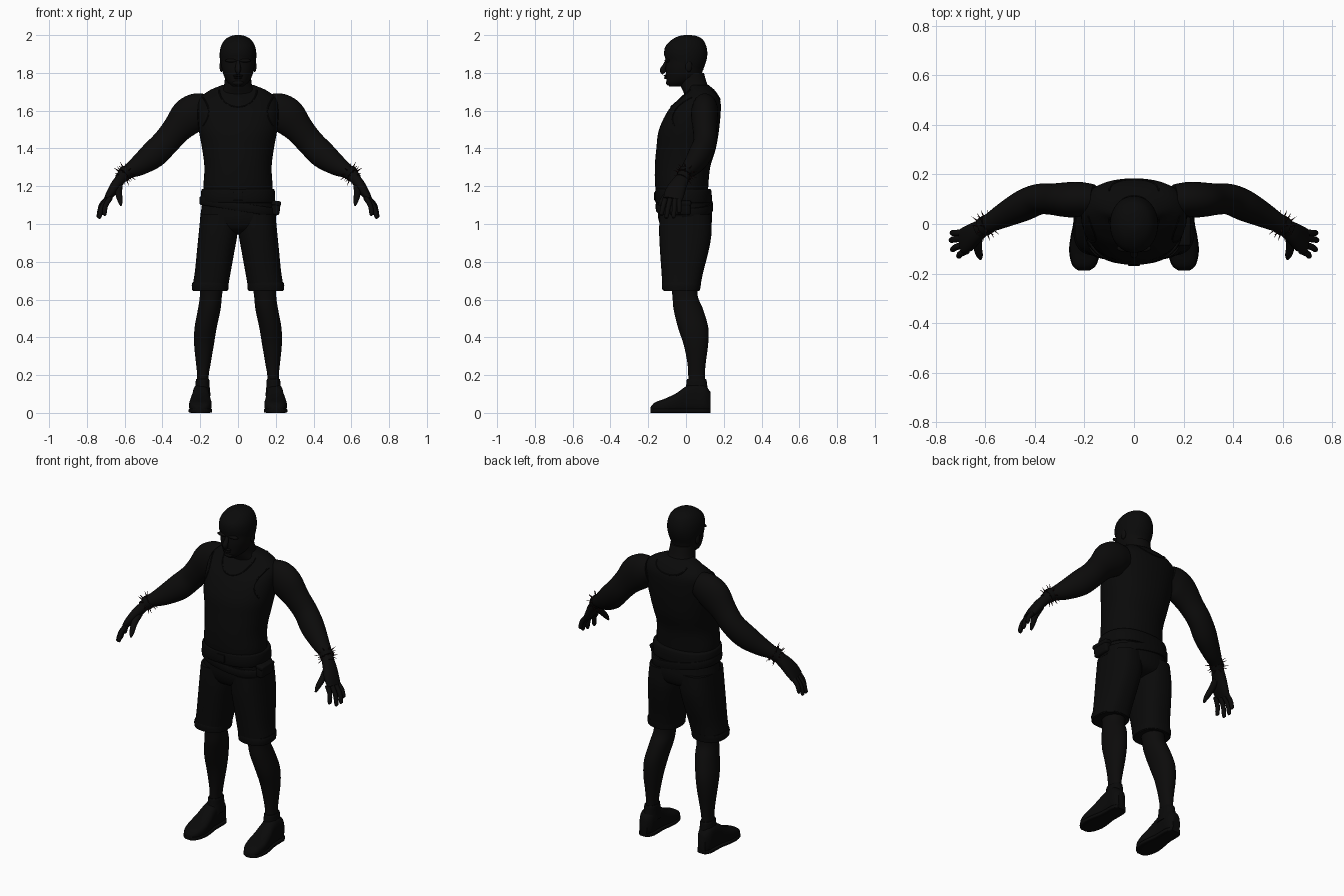
import bpy, bmesh, math
from mathutils import Vector, Matrix
from mathutils.bvhtree import BVHTree

if "Cube" in bpy.data.objects:
    bpy.data.objects.remove(bpy.data.objects["Cube"])


def material(name, col):
    m = bpy.data.materials.new(name)
    m.diffuse_color = (*col, 1)
    m.use_nodes = True
    m.node_tree.nodes["Principled BSDF"].inputs["Base Color"].default_value = m.diffuse_color
    return m


SKIN = material("dark skin", (0.0035, 0.0033, 0.0032))
CLOTH = material("black cloth", (0.003, 0.003, 0.003))
LEATHER = material("black leather", (0.0028, 0.0028, 0.0028))
SPIKE = material("dark red metal", (0.02, 0.006, 0.006))


def finish(name, bm, mat, mirror=False, angle=50):
    bmesh.ops.recalc_face_normals(bm, faces=bm.faces)
    me = bpy.data.meshes.new(name)
    bm.to_mesh(me)
    bm.free()
    ob = bpy.data.objects.new(name, me)
    bpy.context.collection.objects.link(ob)
    me.materials.append(mat)
    if mirror:
        ob.modifiers.new("mirror", 'MIRROR').use_mirror_merge = False
    bpy.ops.object.select_all(action='DESELECT')
    ob.select_set(True)
    bpy.context.view_layer.objects.active = ob
    bpy.ops.object.shade_smooth_by_angle(angle=math.radians(angle))
    return ob


def spline(keys, steps):
    """Catmull-Rom pass through rows of numbers."""
    rows = [Vector(k) for k in keys]
    out = []
    for i in range(len(rows) - 1):
        p0, p1, p2 = rows[max(i - 1, 0)], rows[i], rows[i + 1]
        p3 = rows[min(i + 2, len(rows) - 1)]
        for j in range(steps):
            t = j / steps
            out.append(0.5 * (2 * p1 + (p2 - p0) * t + (2 * p0 - 5 * p1 + 4 * p2 - p3) * t * t
                              + (3 * p1 - p0 - 3 * p2 + p3) * t ** 3))
    return out + [rows[-1]]


def skin_rings(rings, n=28, power=2.0):
    """Join (centre, half axis, half axis) rings into a closed body."""
    bm = bmesh.new()
    loops = []
    for c, u, v in rings:
        loop = []
        for k in range(n):
            a = 2 * math.pi * k / n
            ca, sa = math.cos(a), math.sin(a)
            e = 2 / power
            loop.append(bm.verts.new(c + u * math.copysign(abs(ca) ** e, ca)
                                     + v * math.copysign(abs(sa) ** e, sa)))
        loops.append(loop)
    for a, b in zip(loops, loops[1:]):
        for k in range(n):
            bm.faces.new((a[k], a[(k + 1) % n], b[(k + 1) % n], b[k]))
    bm.faces.new(loops[0])
    bm.faces.new(loops[-1])
    return bm


def stack(keys, steps=4, power=2.2, tilt=0.0):
    """Horizontal rings: x0, x1, y0, y1, z."""
    rings = []
    for x0, x1, y0, y1, z in spline(keys, steps):
        rings.append((Vector(((x0 + x1) / 2, (y0 + y1) / 2, z)),
                      Vector(((x1 - x0) / 2, 0, tilt * (x1 - x0) / 2)), Vector((0, (y1 - y0) / 2, 0))))
    return skin_rings(rings, 36, power)


def sym(keys):
    return [(-r, r, y0, y1, z) for r, y0, y1, z in keys]


def tube(keys, steps=3, n=16, power=2.0):
    """Rings along a path: x, y, z, thickness, width (mostly along y)."""
    rows = spline(keys, steps)
    rings = []
    for i, r in enumerate(rows):
        t = (Vector(rows[min(i + 1, len(rows) - 1)][:3]) - Vector(rows[max(i - 1, 0)][:3])).normalized()
        u = t.cross(Vector((0, 1, 0.01))).normalized()
        rings.append((Vector(r[:3]), u * r[3], t.cross(u) * r[4]))
    return skin_rings(rings, n, power)


# Tank top
torso = stack(sym([(.178, -.15, .115, 1.14), (.183, -.163, .118, 1.2), (.178, -.165, .128, 1.3),
                   (.19, -.157, .158, 1.4), (.208, -.143, .175, 1.5), (.215, -.095, .184, 1.6),
                   (.205, -.04, .18, 1.66), (.155, .005, .155, 1.705), (.085, .01, .12, 1.735)]), 5)
tree = BVHTree.FromBMesh(torso)
finish("tank_top", torso, CLOTH)


def seam(name, pts, mirror=False):
    """Thin piping laid on the tank top; each point is x, z, side of the body."""
    path = []
    for x, z, side in pts:
        hit = tree.ray_cast(Vector((x, side, z)), Vector((0, -side, 0)))[0]
        if hit:
            path.append((*hit, .004, .004))
    if len(path) > 2:
        finish(name, tube(path, 1, 6), CLOTH, mirror)


ARC = [math.pi * i / 16 for i in range(17)]
for side, depth in ((-1, .09), (1, .05)):
    seam("neckline", [(.1 * math.cos(a), 1.71 - depth * math.sin(a), side) for a in ARC])
    seam("armhole", [(.185 - .03 * math.sin(a), 1.67 - .15 * a / math.pi, side) for a in ARC], True)

# Neck and head
finish("neck", stack(sym([(.11, .0, .165, 1.65), (.1, -.01, .15, 1.69), (.074, -.03, .115, 1.735),
                          (.068, -.045, .095, 1.8)])), SKIN)
HEAD = sym([(.028, -.088, -.03, 1.728), (.054, -.102, .04, 1.75), (.073, -.105, .078, 1.78),
            (.085, -.108, .09, 1.82), (.091, -.107, .104, 1.86), (.093, -.113, .11, 1.9),
            (.086, -.105, .104, 1.94), (.064, -.07, .085, 1.975), (.03, -.03, .05, 1.994),
            (.004, .0, .015, 1.998)])
finish("head", stack(HEAD, 4, 2.1), SKIN)
cap = stack([(a - .004, b + .004, c - .003, d + .003, z + .002) for a, b, c, d, z in HEAD], 4, 2.1)
bmesh.ops.bisect_plane(cap, geom=cap.verts[:] + cap.edges[:] + cap.faces[:], plane_co=(0, -.11, 1.885),
                       plane_no=(0, .36, 1), clear_inner=True)
finish("cap", cap, CLOTH)


def blob(name, loc, size, mat, mirror=False):
    bm = bmesh.new()
    bmesh.ops.create_uvsphere(bm, u_segments=16, v_segments=10, radius=1,
                              matrix=Matrix.Translation(loc) @ Matrix.Diagonal((*size, 1)))
    finish(name, bm, mat, mirror)


finish("nose", tube([(0, -.102, 1.862, .008, .009), (0, -.115, 1.835, .014, .011),
                     (0, -.122, 1.815, .015, .017), (0, -.113, 1.8, .01, .016)]), SKIN)
blob("brow", (.035, -.098, 1.865), (.034, .015, .01), SKIN, True)
blob("upper_lip", (0, -.106, 1.785), (.026, .012, .006), SKIN)
blob("lower_lip", (0, -.104, 1.773), (.022, .012, .006), SKIN)
blob("chin", (0, -.09, 1.748), (.03, .017, .015), SKIN)
blob("ear", (.088, .015, 1.835), (.01, .018, .03), SKIN, True)

# Arms
finish("arm", tube([(.16, .1, 1.615, .075, .06), (.215, .1, 1.6, .094, .07), (.265, .098, 1.565, .098, .071),
                    (.325, .1, 1.5, .078, .064), (.385, .1, 1.43, .072, .062), (.45, .073, 1.365, .072, .062),
                    (.525, .035, 1.31, .055, .05), (.59, 0, 1.272, .035, .037),
                    (.625, -.022, 1.24, .03, .035)], 4, 24), SKIN, True)
# Hands
finish("palm", tube([(.605, -.01, 1.255, .028, .032), (.64, -.035, 1.215, .028, .043),
                     (.672, -.06, 1.165, .024, .053), (.695, -.07, 1.13, .016, .05)], 3, 20, 2.4), SKIN, True)
for base, tip in (((.675, -.108, 1.14), (.71, -.132, 1.045)), ((.687, -.083, 1.135), (.737, -.105, 1.03)),
                  ((.694, -.058, 1.133), (.742, -.066, 1.032)), ((.692, -.036, 1.135), (.738, -.036, 1.055))):
    a, b = Vector(base), Vector(tip)
    mid = a.lerp(b, .5) + Vector((.008, 0, .006))
    finish("finger", tube([(*a, .014, .014), (*mid, .013, .013), (*a.lerp(b, .92), .011, .011),
                           (*b, .004, .004)], 3, 10), SKIN, True)
finish("thumb", tube([(.63, -.045, 1.205, .02, .022), (.632, -.09, 1.165, .018, .018),
                      (.624, -.125, 1.125, .014, .014), (.62, -.142, 1.098, .005, .005)], 3, 12), SKIN, True)

# Spiked wristbands
wrist = Vector((.598, -.005, 1.267))
axis = Vector((.7, -.42, -.6)).normalized()
turn = axis.to_track_quat('Z', 'Y')
finish("wristband", tube([(*(wrist + axis * d), .039, .04) for d in (-.014, 0, .014)], 2, 20), LEATHER, True)
bm = bmesh.new()
for row in (-.006, .008):
    for k in range(9):
        a = 2 * math.pi * (k + (row > 0) * .5) / 9
        out = turn @ Vector((math.cos(a), math.sin(a), row * 30))
        out.normalize()
        bmesh.ops.create_cone(bm, cap_ends=True, segments=6, radius1=.004, radius2=.0004, depth=.03,
                              matrix=Matrix.Translation(wrist + axis * row + out * .05)
                              @ out.to_track_quat('Z', 'Y').to_matrix().to_4x4())
finish("wristband_spikes", bm, SPIKE, True, 20)

# Shorts, belts and pouch
finish("shorts_hips", stack(sym([(.183, -.152, .12, 1.17), (.194, -.15, .134, 1.08), (.2, -.145, .138, 1.02),
                                 (.185, -.12, .12, .97), (.1, -.06, .06, .945)])), CLOTH)
finish("shorts_leg", stack([(.0, .198, -.14, .132, 1.05), (.003, .208, -.142, .135, .95),
                            (.02, .218, -.137, .118, .85), (.038, .228, -.13, .092, .75),
                            (.053, .241, -.124, .075, .665), (.055, .238, -.118, .07, .645)], 4, 2.5), CLOTH, True)
finish("shorts_hem", stack([(.05, .241, -.126, .08, .69), (.05, .245, -.128, .078, .675),
                            (.052, .243, -.125, .074, .65)], 2, 2.5), CLOTH, True)
finish("belt", stack(sym([(.188, -.158, .127, 1.185), (.195, -.163, .135, 1.175),
                          (.197, -.163, .137, 1.12), (.192, -.155, .135, 1.11)]), 2, 2.4), LEATHER)
finish("slanted_belt", stack(sym([(.198, -.155, .14, 1.115), (.203, -.16, .143, 1.11),
                                  (.203, -.16, .143, 1.075), (.198, -.155, .14, 1.07)]), 2, 2.3, -.16), LEATHER)


def box(name, loc, size, bevel, mat, roll=0):
    bm = bmesh.new()
    bmesh.ops.create_cube(bm, size=1, matrix=Matrix.Translation(loc) @ Matrix.Rotation(roll, 4, 'Y')
                          @ Matrix.Diagonal((*size, 1)))
    bmesh.ops.bevel(bm, geom=bm.edges[:], offset=bevel, segments=3, affect='EDGES', profile=.5)
    finish(name, bm, mat)


box("pouch", (.2, -.03, 1.083), (.045, .11, .07), .012, LEATHER, .12)
box("pouch_flap", (.203, -.03, 1.11), (.05, .116, .025), .008, LEATHER, .12)
box("buckle", (0, -.163, 1.147), (.05, .012, .045), .004, LEATHER)

# Lower legs
finish("leg", stack([(.07, .205, -.085, .065, .72), (.085, .202, -.072, .062, .62), (.092, .212, -.066, .09, .55),
                     (.113, .23, -.042, .118, .45), (.128, .232, -.012, .117, .36), (.145, .222, .008, .104, .26),
                     (.156, .216, .012, .1, .19), (.155, .22, .01, .105, .1)], 4, 2.1), SKIN, True)

# Shoes
SHOE = [(-.188, .182, .222, .0, .03), (-.165, .155, .247, .0, .055), (-.11, .14, .259, .0, .076),
        (-.05, .143, .253, .0, .105), (0, .15, .243, .0, .14), (.05, .15, .24, .0, .155),
        (.1, .152, .238, .0, .145), (.13, .172, .22, .0, .11)]


def along_y(keys, power):
    return skin_rings([(Vector(((x0 + x1) / 2, y, (z0 + z1) / 2)), Vector(((x1 - x0) / 2, 0, 0)),
                        Vector((0, 0, (z1 - z0) / 2))) for y, x0, x1, z0, z1 in spline(keys, 4)], 28, power)


finish("shoe", along_y(SHOE, 2.8), LEATHER, True)
finish("shoe_sole", along_y([(y, a - .003, b + .003, 0, .022) for y, a, b, _, _ in SHOE], 6), LEATHER, True)
finish("shoe_collar", stack([(.145, .235, -.015, .118, .09), (.15, .226, .0, .113, .14),
                             (.152, .223, .004, .108, .175), (.158, .217, .012, .1, .178)], 3), LEATHER, True)
